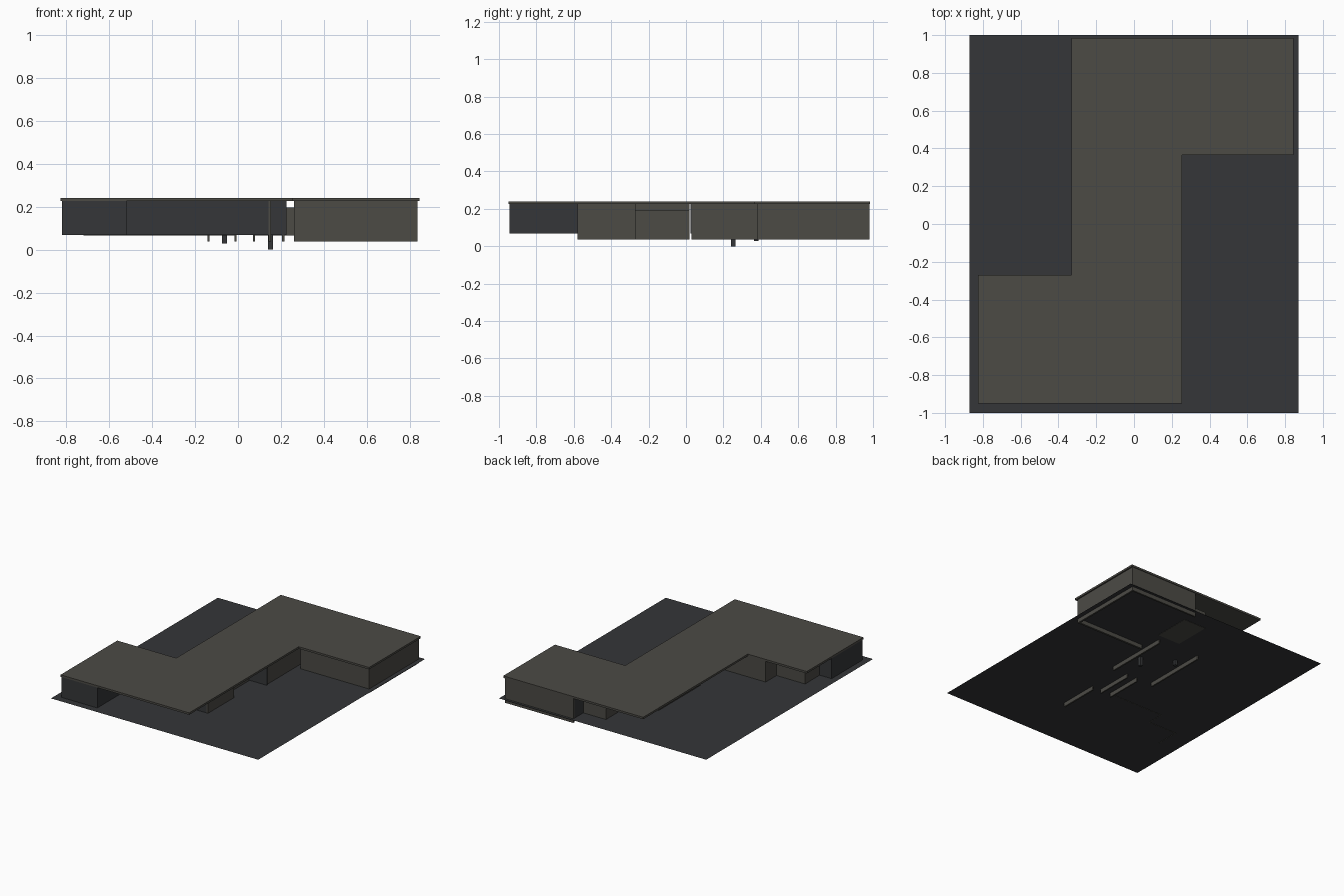
import bpy, bmesh

if "Cube" in bpy.data.objects:
    bpy.data.objects.remove(bpy.data.objects["Cube"])

def material(name, rgb):
    m = bpy.data.materials.new(name)
    m.diffuse_color = (*rgb, 1)
    m.use_nodes = True
    m.node_tree.nodes["Principled BSDF"].inputs["Base Color"].default_value = m.diffuse_color
    return m

CONCRETE = material("concrete", (0.072, 0.069, 0.060))
DARK = material("dark_glass", (0.035, 0.037, 0.040))

def prism(name, points, z0, z1, mat):
    """Extrude a flat outline from z0 to z1 (a single face when they match)."""
    bm = bmesh.new()
    face = bm.faces.new([bm.verts.new((x, y, z0)) for x, y in points])
    if z1 > z0:
        ext = bmesh.ops.extrude_face_region(bm, geom=[face])
        top = [v for v in ext["geom"] if isinstance(v, bmesh.types.BMVert)]
        bmesh.ops.translate(bm, verts=top, vec=(0, 0, z1 - z0))
        bmesh.ops.recalc_face_normals(bm, faces=bm.faces)
    me = bpy.data.meshes.new(name)
    bm.to_mesh(me)
    bm.free()
    me.materials.append(mat)
    ob = bpy.data.objects.new(name, me)
    bpy.context.collection.objects.link(ob)
    return ob

def box(name, x0, x1, y0, y1, z0, z1, mat):
    return prism(name, [(x0, y0), (x1, y0), (x1, y1), (x0, y1)], z0, z1, mat)

FLOOR, CEIL, BASE = 0.068, 0.225, 0.037

# Ground sheet and Z-shaped roof slab
box("ground_sheet", -0.87, 0.87, -1, 1, FLOOR, FLOOR, DARK)
prism("roof_slab", [(-0.825, -0.95), (0.255, -0.95), (0.255, 0.365), (0.845, 0.365),
                    (0.845, 0.985), (-0.33, 0.985), (-0.33, -0.27), (-0.825, -0.27)],
      CEIL, 0.24, CONCRETE)

# Solid walls with footings below the ground: x0, x1, y0, y1, top
walls = {
    "east_room_front_wall": (0.26, 0.835, 0.38, 0.395, CEIL),
    "east_room_side_wall": (0.822, 0.835, 0.38, 0.98, CEIL),
    "east_room_back_wall": (0.26, 0.835, 0.967, 0.98, CEIL),
    "core_east_wall": (0.205, 0.217, 0.03, 0.53, CEIL),
    "core_west_wall": (-0.143, -0.132, 0.03, 0.53, CEIL),
    "south_room_wall": (0.142, 0.154, -0.58, -0.27, CEIL),
    "passage_east_wall": (0.07, 0.08, -0.27, 0.02, 0.195),
    "passage_west_wall": (-0.016, -0.006, -0.27, 0.02, CEIL),
}
for name, (x0, x1, y0, y1, top) in walls.items():
    box(name, x0, x1, y0, y1, BASE, top, CONCRETE)

# Wall panels standing on the ground
T = 0.005
panels = {
    "south_room_back_wall": (-0.48, -0.01, -0.275, -0.27),
    "south_room_side_wall": (-0.48, -0.475, -0.4, -0.27),
    "bath_back_wall": (-0.72, -0.475, -0.405, -0.4),
    "bath_side_wall": (-0.72, -0.715, -0.58, -0.4),
}
for name, (x0, x1, y0, y1) in panels.items():
    box(name, x0, x1, y0, y1, FLOOR - 0.002, CEIL, CONCRETE)
box("utility_block", 0.07, 0.26, 0.575, 0.86, FLOOR - 0.002, 0.195, CONCRETE)

# Glass panes: x0, x1, y0, y1
glass = {
    "west_room_front_glass": (-0.82, -0.52, -0.945, -0.945 + T),
    "west_room_side_glass": (-0.82, -0.82 + T, -0.945, -0.58),
    "west_room_terrace_glass": (-0.52 - T, -0.52, -0.945, -0.58),
    "south_room_glass": (-0.82, 0.142, -0.58, -0.58 + T),
    "south_room_passage_glass": (0.08, 0.142, -0.27 - T, -0.27),
    "core_front_glass": (-0.132, 0.225, 0.025, 0.025 + T),
    "core_back_glass": (-0.132, 0.205, 0.53 - T, 0.53),
    "east_room_terrace_glass": (0.26, 0.26 + T, 0.395, 0.967),
}
for name, (x0, x1, y0, y1) in glass.items():
    box(name, x0, x1, y0, y1, FLOOR, CEIL, DARK)

# Structural posts
for name, x, y, z in (("east_post", 0.152, 0.252, 0.0), ("west_post", -0.063, 0.375, 0.028)):
    box(name, x - 0.012, x + 0.012, y - 0.012, y + 0.012, z, CEIL, DARK)
